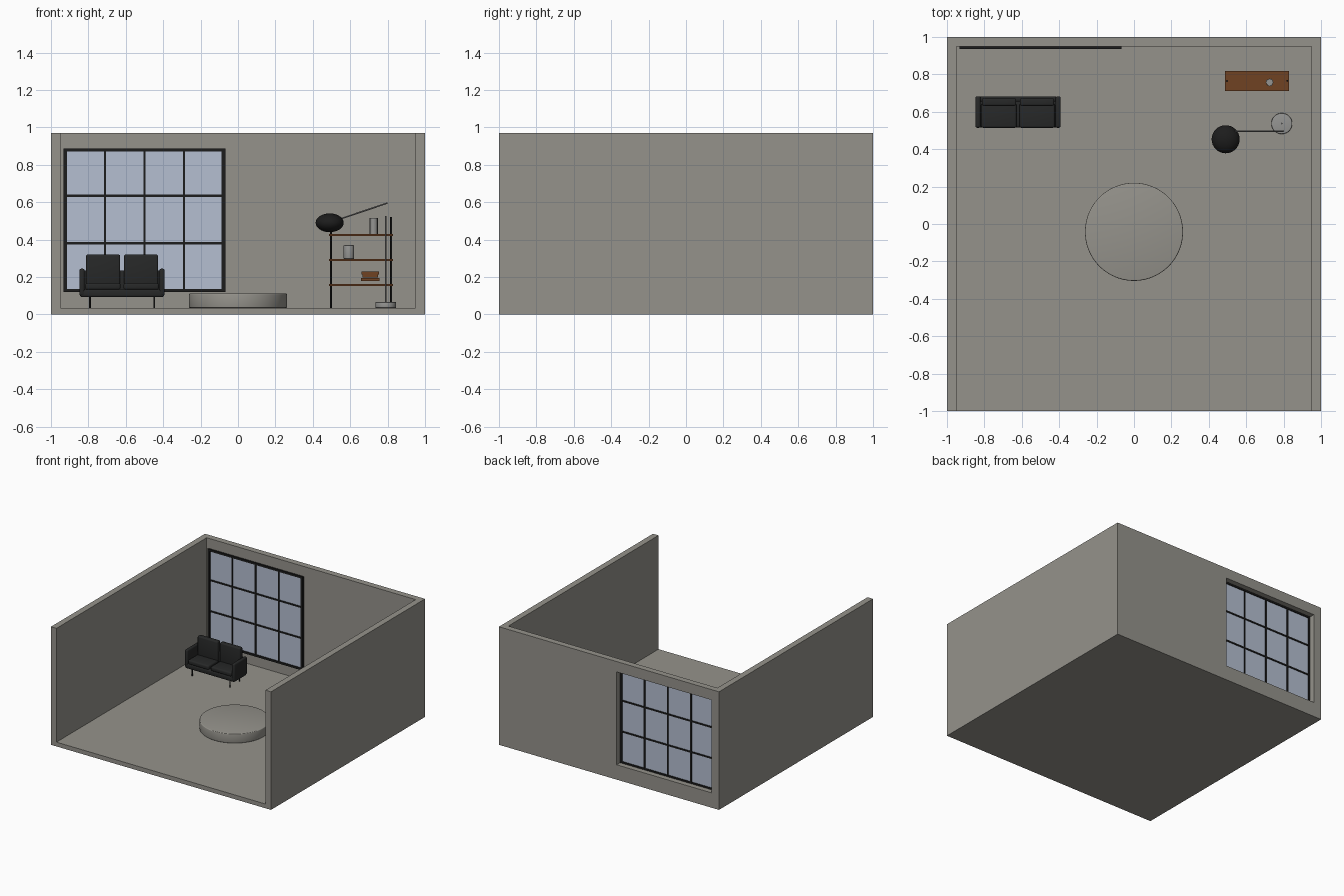
import bpy, bmesh, math
from mathutils import Vector

if "Cube" in bpy.data.objects:
    bpy.data.objects.remove(bpy.data.objects["Cube"])


def material(name, rgb):
    m = bpy.data.materials.new(name)
    m.diffuse_color = (*rgb, 1)
    m.use_nodes = True
    m.node_tree.nodes["Principled BSDF"].inputs["Base Color"].default_value = m.diffuse_color
    return m


CONCRETE = material("concrete", (0.30, 0.29, 0.26))
BLACK = material("black metal", (0.012, 0.012, 0.012))
LEATHER = material("dark leather", (0.02, 0.021, 0.021))
GLASS = material("pale glass", (0.46, 0.52, 0.64))
WOOD = material("brown wood", (0.16, 0.055, 0.016))
STONE = material("light grey", (0.30, 0.30, 0.29))
STEEL = material("grey steel", (0.20, 0.20, 0.20))


def finish(ob, name, mat, bevel=0, smooth=False):
    ob.name = name
    ob.data.materials.append(mat)
    if bevel:
        b = ob.modifiers.new("bevel", 'BEVEL')
        b.width, b.segments, b.limit_method = bevel, 3, 'ANGLE'
        bpy.ops.object.modifier_apply(modifier="bevel")
    if smooth or bevel:
        bpy.ops.object.shade_smooth_by_angle(angle=math.radians(35))
    return ob


def box(name, mat, x, y, z, bevel=0):
    """Box from (min, max) ranges."""
    bpy.ops.mesh.primitive_cube_add(size=1)
    ob = bpy.context.object
    for v in ob.data.vertices:
        v.co = [r[0] + (c + 0.5) * (r[1] - r[0]) for c, r in zip(v.co, (x, y, z))]
    return finish(ob, name, mat, bevel)


def rod(name, mat, a, b, r, sides=16, bevel=0):
    """Cylinder between two points."""
    a, b = Vector(a), Vector(b)
    d = b - a
    bpy.ops.mesh.primitive_cylinder_add(vertices=sides, radius=r, depth=d.length, location=(a + b) / 2,
                                        rotation=d.to_track_quat('Z', 'Y').to_euler())
    return finish(bpy.context.object, name, mat, bevel, True)


def cut(ob, x, y, z):
    c = box("cutter", CONCRETE, x, y, z)
    m = ob.modifiers.new("cut", 'BOOLEAN')
    m.operation, m.object, m.solver = 'DIFFERENCE', c, 'EXACT'
    bpy.context.view_layer.objects.active = ob
    bpy.ops.object.modifier_apply(modifier="cut")
    bpy.data.objects.remove(c)


# Room shell, open at the front and top, with a window opening
WX, WZ = (-0.93, -0.07), (0.122, 0.885)
room = box("room_shell", CONCRETE, (-1, 1), (-1, 1), (0, 0.97))
cut(room, (-0.95, 0.95), (-1.1, 0.95), (0.035, 1.1))
cut(room, WX, (0.9, 1.1), WZ)

# Window: pane, frame and glazing bars
box("window_glass", GLASS, (-0.925, -0.075), (0.944, 0.949), (0.127, 0.88))
FY, FX, FZ, T = (0.936, 0.956), (-0.933, -0.067), (0.119, 0.888), 0.02
for i, (x, z) in enumerate([((FX[0], FX[0] + T), FZ), ((FX[1] - T, FX[1]), FZ),
                            (FX, (FZ[0], FZ[0] + T * 0.8)), (FX, (FZ[1] - T * 0.8, FZ[1]))]):
    box(f"window_frame_{i}", BLACK, x, FY, z)
for x in (-0.711, -0.5, -0.289):
    box("window_mullion", BLACK, (x - 0.006, x + 0.006), (0.938, 0.955), (0.13, 0.88))
for z in (0.38, 0.634):
    box("window_rail", BLACK, (-0.92, -0.08), (0.938, 0.955), (z - 0.006, z + 0.006))

# Round podium
rod("podium", CONCRETE, (0, -0.042, 0.035), (0, -0.042, 0.112), 0.262, 96, 0.006)

# Sofa
box("sofa_base", LEATHER, (-0.845, -0.395), (0.516, 0.68), (0.092, 0.136), 0.012)
box("sofa_back", LEATHER, (-0.825, -0.415), (0.655, 0.683), (0.11, 0.235), 0.008)
for side in (-1, 1):
    cx = -0.62
    xs = sorted((cx + side * 0.2, cx + side * 0.228))
    box("sofa_arm", LEATHER, xs, (0.514, 0.683), (0.1, 0.245), 0.011)
    xs = sorted((cx + side * 0.008, cx + side * 0.197))
    box("sofa_seat_cushion", LEATHER, xs, (0.514, 0.645), (0.132, 0.168), 0.011)
    xs = sorted((cx + side * 0.01, cx + side * 0.193))
    box("sofa_back_cushion", LEATHER, xs, (0.632, 0.672), (0.145, 0.32), 0.009)
    for y in (0.535, 0.66):
        rod("sofa_leg", BLACK, (cx + side * 0.172, y, 0.035), (cx + side * 0.172, y, 0.1), 0.005, 12)

# Shelf unit
for z in (0.157, 0.291, 0.425):
    box("shelf_board", WOOD, (0.487, 0.829), (0.711, 0.818), (z - 0.006, z + 0.006))
for x in (0.497, 0.819):
    rod("shelf_post", BLACK, (x, 0.765, 0.035), (x, 0.765, 0.52), 0.005, 12)

# Shelf ornaments: fluted vase, round pot and stacked books
vase = rod("fluted_vase", STONE, (0.725, 0.757, 0.431), (0.725, 0.757, 0.515), 0.023, 24)
for v in vase.data.vertices:
    if round(math.atan2(v.co.y, v.co.x) / math.tau * 24) % 2:
        v.co.x *= 0.75
        v.co.y *= 0.75
rod("round_pot", STONE, (0.593, 0.765, 0.297), (0.593, 0.765, 0.37), 0.028, 24, 0.004)
for i, (x0, x1) in enumerate([(0.657, 0.757), (0.665, 0.748), (0.66, 0.754)]):
    z = 0.18 + i * 0.017
    box("book", WOOD, (x0, x1), (0.735, 0.795), (z, z + 0.0155))

# Floor lamp
rod("lamp_base", STONE, (0.79, 0.537, 0.035), (0.79, 0.537, 0.066), 0.056, 48, 0.004)
rod("lamp_pole", STEEL, (0.79, 0.537, 0.06), (0.79, 0.537, 0.525), 0.0045)
rod("lamp_arm", STEEL, (0.80, 0.497, 0.596), (0.53, 0.497, 0.505), 0.004)
bpy.ops.mesh.primitive_uv_sphere_add(segments=32, ring_count=16, radius=0.075, location=(0.49, 0.453, 0.49))
shade = bpy.context.object
shade.scale.z = 0.67
finish(shade, "lamp_shade", BLACK, 0, True)
